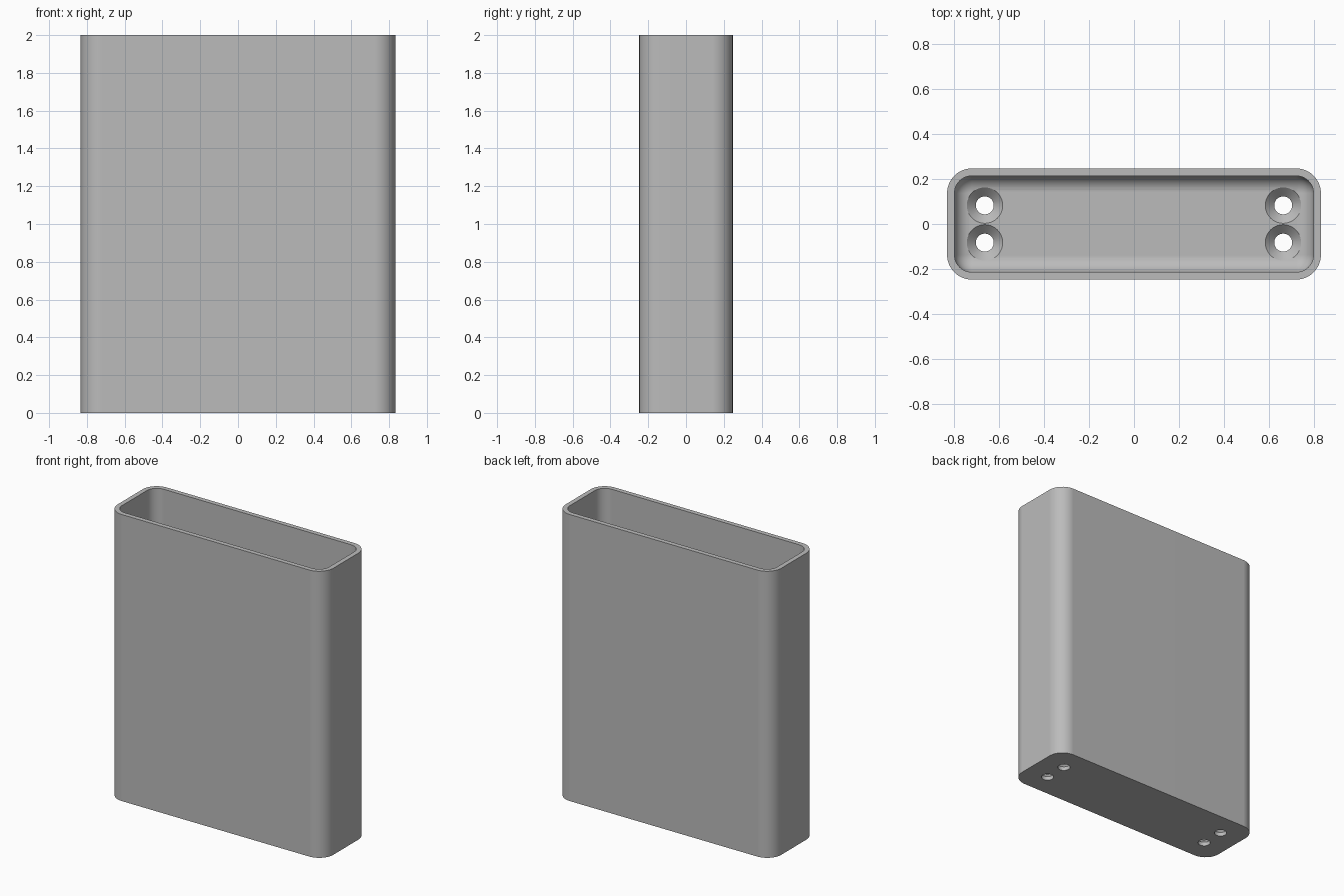
import bpy, bmesh
from math import sin, cos, pi

if "Cube" in bpy.data.objects:
    bpy.data.objects.remove(bpy.data.objects["Cube"])

WIDTH, DEPTH, HEIGHT = 1.666, 0.495, 2.0
WALL, FLOOR = 0.033, 0.067
CORNER = 0.11
FILLET = 0.074

grey = bpy.data.materials.new("plain grey")
grey.use_nodes = True
GREY = (0.5, 0.5, 0.5, 1)
grey.diffuse_color = GREY
grey.node_tree.nodes["Principled BSDF"].inputs["Base Color"].default_value = GREY


def rounded_ring(width, depth, radius, z, steps=12):
    """Rounded rectangle, counter-clockwise."""
    ring = []
    for quarter, (sx, sy) in enumerate([(1, 1), (-1, 1), (-1, -1), (1, -1)]):
        for i in range(steps + 1):
            a = (quarter + i / steps) * pi / 2
            ring.append((sx * (width / 2 - radius) + radius * cos(a),
                         sy * (depth / 2 - radius) + radius * sin(a), z))
    return ring


def circle_ring(x, y, radius, z, steps=48):
    return [(x + radius * cos(2 * pi * i / steps),
             y + radius * sin(2 * pi * i / steps), z) for i in range(steps)]


def loft(name, rings):
    """Closed solid through rings stacked from bottom to top."""
    bm = bmesh.new()
    loops = [[bm.verts.new(p) for p in ring] for ring in rings]
    bm.faces.new(loops[0][::-1])
    bm.faces.new(loops[-1])
    for low, high in zip(loops, loops[1:]):
        for i in range(len(low)):
            j = (i + 1) % len(low)
            bm.faces.new((low[i], low[j], high[j], high[i]))
    mesh = bpy.data.meshes.new(name)
    bm.to_mesh(mesh)
    bm.free()
    mesh.materials.append(grey)
    obj = bpy.data.objects.new(name, mesh)
    bpy.context.collection.objects.link(obj)
    return obj


def cut(target, cutter):
    """Apply a boolean difference and discard the cutter."""
    cutter.hide_render = True
    mod = target.modifiers.new("cut", "BOOLEAN")
    mod.operation = "DIFFERENCE"
    mod.solver = "EXACT"
    mod.object = cutter
    bpy.context.view_layer.objects.active = target
    bpy.ops.object.modifier_apply(modifier=mod.name)
    bpy.data.objects.remove(cutter)


# Outer body
holder = loft("holder_body", [rounded_ring(WIDTH, DEPTH, CORNER, z) for z in (0, HEIGHT)])

# Cavity with a rounded edge around its floor
inner_w, inner_d, inner_r = WIDTH - 2 * WALL, DEPTH - 2 * WALL, CORNER - WALL
rings = []
for i in range(11):
    a = i / 10 * pi / 2
    inset = FILLET * (1 - sin(a))
    rings.append(rounded_ring(inner_w - 2 * inset, inner_d - 2 * inset, inner_r - inset,
                              FLOOR + FILLET * (1 - cos(a))))
rings.append(rounded_ring(inner_w, inner_d, inner_r, HEIGHT + 0.1))
cut(holder, loft("cavity_cutter", rings))

# Four countersunk screw holes through the floor
for x in (-0.665, 0.665):
    for y in (-0.083, 0.083):
        profile = [(0.04, -0.1), (0.04, FLOOR - 0.04), (0.08, FLOOR), (0.08, FLOOR + 0.1)]
        cut(holder, loft("screw_hole_cutter", [circle_ring(x, y, r, z) for r, z in profile]))

# Smooth rounded walls, crisp rims
bpy.ops.object.select_all(action="DESELECT")
holder.select_set(True)
bpy.context.view_layer.objects.active = holder
bpy.ops.object.shade_smooth_by_angle(angle=pi / 6)
weighted = holder.modifiers.new("flat_face_normals", "WEIGHTED_NORMAL")
weighted.keep_sharp = True
